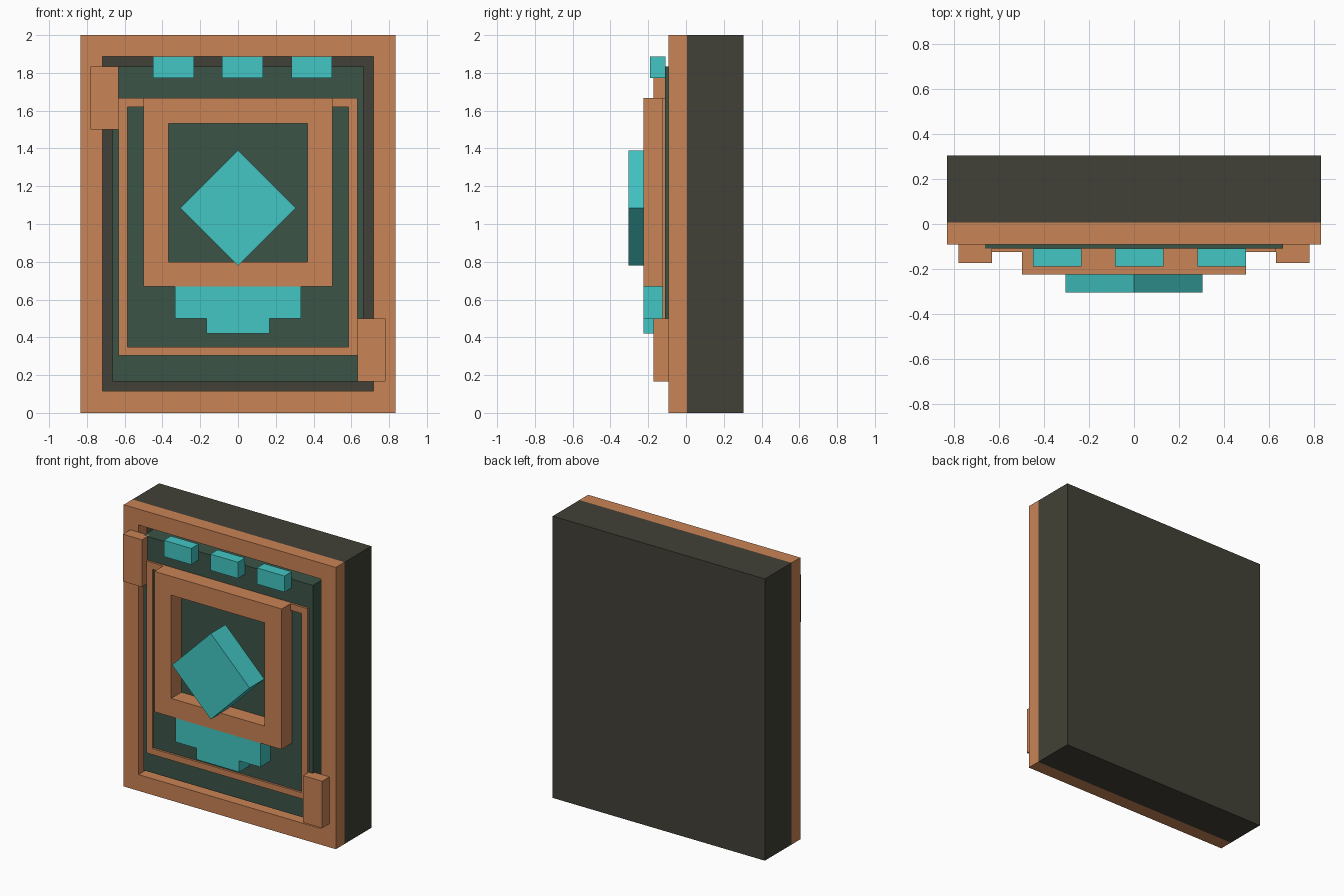
import bpy

if "Cube" in bpy.data.objects:
    bpy.data.objects.remove(bpy.data.objects["Cube"])


def material(name, r, g, b):
    m = bpy.data.materials.new(name)
    m.diffuse_color = (r, g, b, 1)
    m.use_nodes = True
    m.node_tree.nodes["Principled BSDF"].inputs["Base Color"].default_value = m.diffuse_color
    return m


COPPER = material("copper", 0.584, 0.227, 0.093)
DARK = material("dark_casing", 0.054, 0.053, 0.038)
GREEN = material("dark_green", 0.044, 0.087, 0.063)
CYAN = material("cyan", 0.054, 0.565, 0.552)


def make(name, verts, faces, mat):
    mesh = bpy.data.meshes.new(name)
    mesh.from_pydata(verts, [], faces)
    mesh.materials.append(mat)
    obj = bpy.data.objects.new(name, mesh)
    bpy.context.collection.objects.link(obj)
    return obj


def prism(name, outline, y0, y1, mat):
    """Extrude an (x, z) outline, counter-clockwise seen from the front."""
    n = len(outline)
    verts = [(x, y, z) for y in (y0, y1) for x, z in outline]
    sides = [(i, i + n, (i + 1) % n + n, (i + 1) % n) for i in range(n)]
    caps = [tuple(range(n)), tuple(reversed(range(n, 2 * n)))]
    return make(name, verts, sides + caps, mat)


def rect(x0, x1, z0, z1):
    return [(x0, z0), (x1, z0), (x1, z1), (x0, z1)]


def frame(name, outer, inner, y0, y1, mat):
    """Rectangular ring with an open centre."""
    loops = [(outer, y0), (inner, y0), (inner, y1), (outer, y1)]
    verts = [(x, y, z) for loop, y in loops for x, z in rect(*loop)]
    faces = []
    for k in range(4):
        a, b = 4 * k, 4 * ((k + 1) % 4)
        for i in range(4):
            j = (i + 1) % 4
            faces.append((a + i, a + j, b + j, b + i))
    return make(name, verts, faces, mat)


# Casing, its front rim and the recessed panel
BACK, PANEL = 0.006, -0.11
prism("casing", rect(-0.833, 0.833, 0, 2), BACK, 0.305, DARK)
frame("front_rim", (-0.833, 0.833, 0, 2), (-0.717, 0.717, 0.115, 1.887),
      -0.092, BACK, COPPER)
prism("panel", rect(-0.665, 0.665, 0.167, 1.835), PANEL, BACK, GREEN)

# Thin trim and the raised square frame
frame("thin_trim", (-0.633, 0.633, 0.305, 1.667), (-0.585, 0.585, 0.348, 1.62),
      -0.125, PANEL, COPPER)
frame("square_frame", (-0.5, 0.5, 0.67, 1.667), (-0.367, 0.367, 0.80, 1.533),
      -0.225, PANEL, COPPER)

# Diamond in the centre
R, CZ = 0.305, 1.085
prism("diamond", [(0, CZ - R), (R, CZ), (0, CZ + R), (-R, CZ)],
      -0.305, -0.14, CYAN)

# Stepped block below the square frame
prism("stepped_block", [(-0.167, 0.42), (0.167, 0.42), (0.167, 0.5), (0.333, 0.5),
                        (0.333, 0.67), (-0.333, 0.67), (-0.333, 0.5), (-0.167, 0.5)],
      -0.225, PANEL, CYAN)

# Row of indicator blocks
for i, x in enumerate((-0.342, 0.024, 0.39)):
    prism(f"indicator_{i + 1}", rect(x - 0.108, x + 0.108, 1.772, 1.887),
          -0.19, -0.109, CYAN)

# Corner clips
prism("upper_clip", rect(-0.782, -0.633, 1.5, 1.835), -0.173, -0.09, COPPER)
prism("lower_clip", rect(0.633, 0.782, 0.167, 0.5), -0.173, -0.09, COPPER)
